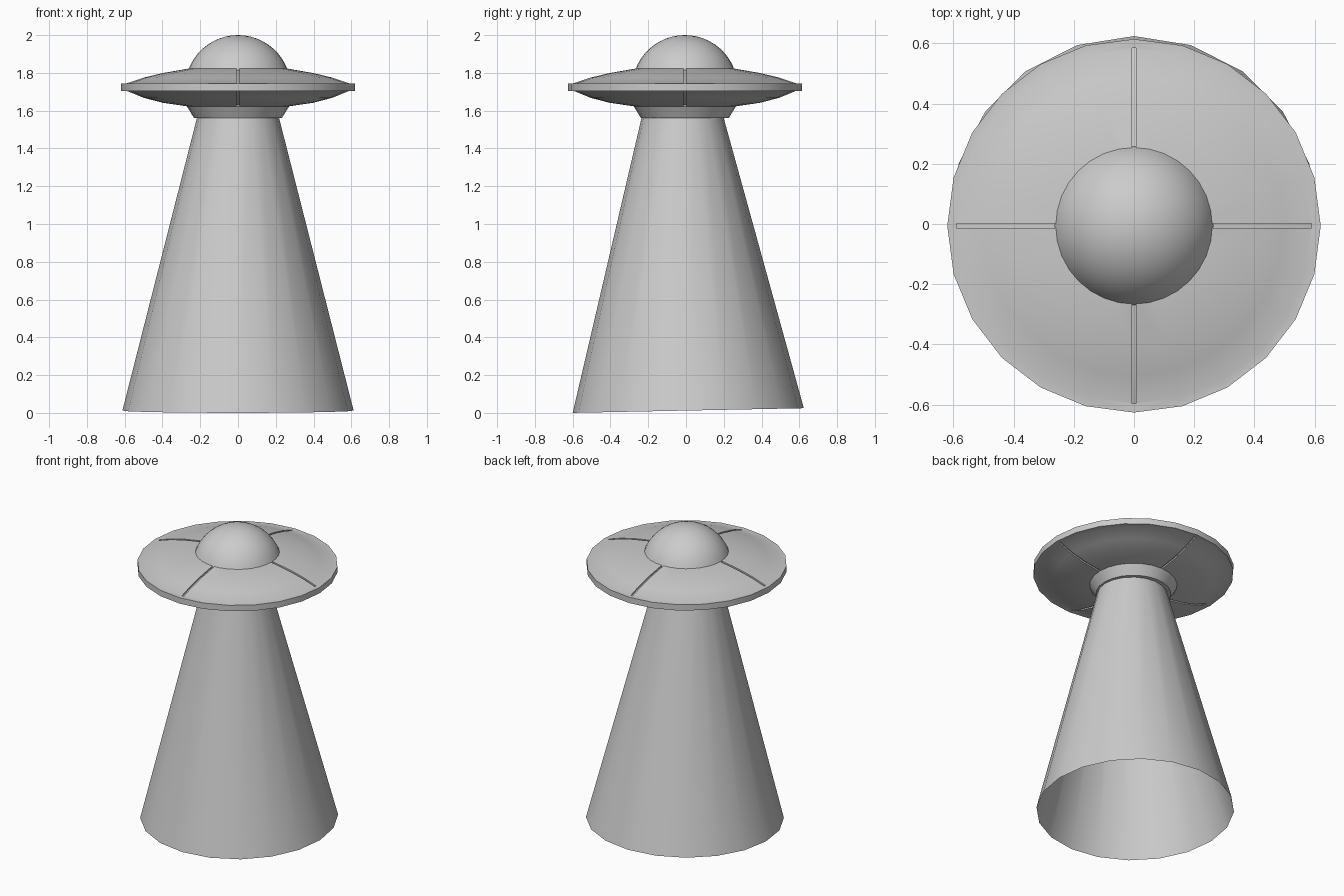
import bpy, bmesh, math
from mathutils import Matrix

cube = bpy.data.objects.get("Cube")
if cube:
    bpy.data.objects.remove(cube, do_unlink=True)

CENTRE_Y = -0.006

grey = bpy.data.materials.new("plain grey")
grey.use_nodes = True
colour = (0.6, 0.6, 0.6, 1)
grey.diffuse_color = colour
grey.node_tree.nodes["Principled BSDF"].inputs["Base Color"].default_value = colour


def make(name, bm, location=(0, 0, 0), smooth=True):
    bmesh.ops.recalc_face_normals(bm, faces=bm.faces)
    mesh = bpy.data.meshes.new(name)
    bm.to_mesh(mesh)
    bm.free()
    mesh.materials.append(grey)
    obj = bpy.data.objects.new(name, mesh)
    obj.location = location
    bpy.context.collection.objects.link(obj)
    if smooth:
        smooth_object(obj)
    return obj


def smooth_object(obj):
    bpy.ops.object.select_all(action='DESELECT')
    obj.select_set(True)
    bpy.context.view_layer.objects.active = obj
    bpy.ops.object.shade_smooth_by_angle(angle=math.radians(28))


def lathe(profile, sides):
    """Turn (radius, height) points around z."""
    bm = bmesh.new()
    verts = [bm.verts.new((r, 0, z)) for r, z in profile]
    edges = [bm.edges.new(pair) for pair in zip(verts, verts[1:])]
    bmesh.ops.spin(bm, geom=verts + edges, axis=(0, 0, 1), cent=(0, 0, 0),
                   angle=math.tau, steps=sides, use_merge=True)
    bmesh.ops.remove_doubles(bm, verts=bm.verts, dist=1e-5)
    return bm


def groove_cutter(profile, lift, depth, width=0.014):
    """Four thin blades that follow a skin profile at a set depth."""
    bm = bmesh.new()
    inner = [(r, z - lift * depth) for r, z in profile]
    outer = [(r, z + lift * 0.05) for r, z in reversed(profile)]
    for turn in range(4):
        spin = Matrix.Rotation(turn * math.pi / 2, 4, 'Z')
        verts = [bm.verts.new((r, -width / 2, z)) for r, z in inner + outer]
        face = bm.faces.new(verts)
        new = bmesh.ops.extrude_face_region(bm, geom=[face])["geom"]
        moved = [v for v in new if isinstance(v, bmesh.types.BMVert)]
        bmesh.ops.translate(bm, verts=moved, vec=(0, width, 0))
        bmesh.ops.transform(bm, matrix=spin, verts=verts + moved)
    return bm


# Saucer body with a flat rim
upper = [(0.59, 1.745), (0.5, 1.775), (0.4, 1.799), (0.25, 1.825)]
lower = [(0.25, 1.62), (0.4, 1.642), (0.5, 1.668), (0.59, 1.705)]
rim = [(0.62, 1.705), (0.62, 1.745)]
saucer = make("saucer_body", lathe([(0, 1.62)] + lower + rim + upper + [(0, 1.825)], 24),
              (0, CENTRE_Y, 0), smooth=False)

# Panel grooves cut in both skins
for name, skin, lift in (("upper", upper, 1), ("lower", lower, -1)):
    cutter = make(name + "_groove_cutter", groove_cutter(skin, lift, 0.01),
                  (0, CENTRE_Y, 0), smooth=False)
    cutter.hide_render = True
    cut = saucer.modifiers.new(name + " grooves", 'BOOLEAN')
    cut.operation, cut.solver, cut.object = 'DIFFERENCE', 'EXACT', cutter
    bpy.context.view_layer.objects.active = saucer
    bpy.ops.object.modifier_apply(modifier=cut.name)
    bpy.data.objects.remove(cutter, do_unlink=True)
smooth_object(saucer)

# Cockpit dome
steps = 10
start = math.asin((1.815 - 1.72) / 0.28)
angles = [start + (math.pi / 2 - start) * i / steps for i in range(steps + 1)]
make("cockpit_dome", lathe([(0.28 * math.cos(a), 1.72 + 0.28 * math.sin(a)) for a in angles], 32),
     (0, CENTRE_Y, 0))

# Collar under the saucer
make("collar", lathe([(0, 1.56), (0.232, 1.56), (0.272, 1.625), (0, 1.625)], 24),
     (0, CENTRE_Y, 0))

# Open light beam, leaning slightly
beam = make("light_beam", lathe([(0.612, 0), (0.216, 1.555)], 20), (0, 0.012, 0.0125))
beam.rotation_euler.x = math.radians(1.15)
